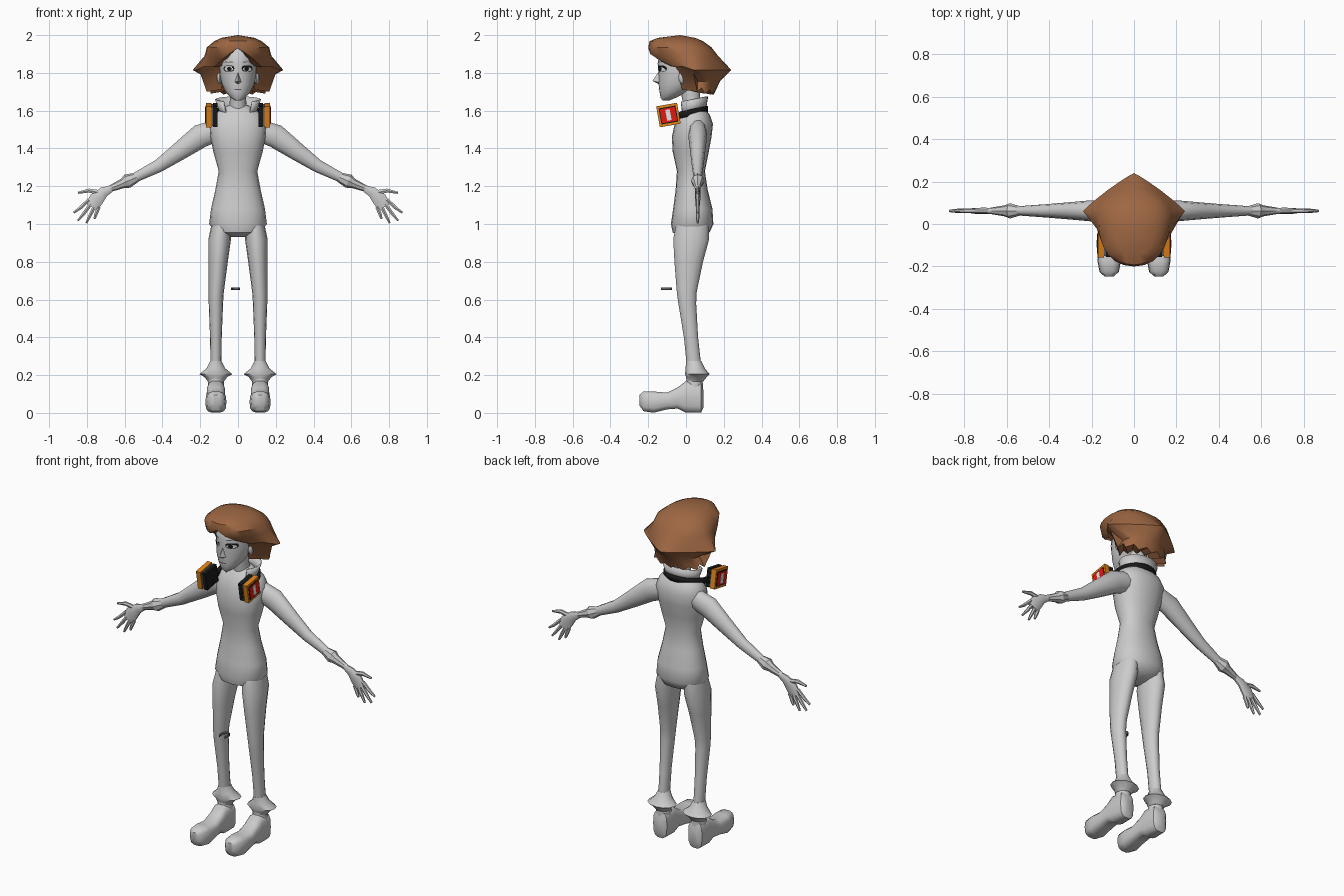
import bpy, bmesh, math
from mathutils import Vector, Matrix
from mathutils.bvhtree import BVHTree

cube = bpy.data.objects.get("Cube")
if cube:
    bpy.data.objects.remove(cube, do_unlink=True)


def material(name, *rgb):
    m = bpy.data.materials.new(name)
    m.use_nodes = True
    m.diffuse_color = (*rgb, 1)
    for node in m.node_tree.nodes:
        if node.type == "BSDF_PRINCIPLED":
            node.inputs["Base Color"].default_value = (*rgb, 1)
    return m


GREY = material("light grey", .6, .6, .6)
BROWN = material("hair brown", .34, .135, .055)
ORANGE = material("orange", .75, .23, .01)
BLACK = material("black", .01, .01, .01)
RED = material("red", .85, .01, .005)
WHITE = material("white", .85, .85, .85)
DARK = material("dark grey", .12, .12, .12)


def make(name, bm, mat, mirror=False, thick=0, angle=45):
    bmesh.ops.remove_doubles(bm, verts=bm.verts, dist=.0005)
    bmesh.ops.recalc_face_normals(bm, faces=bm.faces)
    me = bpy.data.meshes.new(name)
    bm.to_mesh(me)
    bm.free()
    me.materials.append(mat)
    me.shade_smooth()
    me.set_sharp_from_angle(angle=math.radians(angle))
    ob = bpy.data.objects.new(name, me)
    bpy.context.collection.objects.link(ob)
    if thick:
        mod = ob.modifiers.new("Thickness", "SOLIDIFY")
        mod.thickness = thick
        mod.offset = 0
    if mirror:
        mod = ob.modifiers.new("Mirror", "MIRROR")
        mod.use_mirror_merge = False
    return ob


def power(v, e):
    return math.copysign(abs(v) ** e, v)


def ring(c, u, v, n=16, e=1):
    c, u, v = Vector(c), Vector(u), Vector(v)
    steps = [math.tau * i / n for i in range(n)]
    return [c + u * power(math.cos(a), e) + v * power(math.sin(a), e) for a in steps]


def skin(rings, closed=True, caps=True, bm=None):
    bm = bm or bmesh.new()
    rows = [[bm.verts.new(p) for p in r] for r in rings]
    n = len(rows[0])
    for a, b in zip(rows, rows[1:]):
        for i in range(n if closed else n - 1):
            j = (i + 1) % n
            bm.faces.new((a[i], a[j], b[j], b[i]))
    if caps:
        bm.faces.new(rows[0])
        bm.faces.new(rows[-1])
    return bm


def upright(rows, n=16, e=1):
    """Rows of height, front y, back y, half width and optional centre x."""
    return skin([ring((r[4] if len(r) > 4 else 0, (r[1] + r[2]) / 2, r[0]),
                      (r[3], 0, 0), (0, (r[2] - r[1]) / 2, 0), n, e) for r in rows])


def limb(rows, y=.062, n=10, bm=None):
    """Rows of x, z, half depth and half width along a path at constant y."""
    rings = []
    for i, (x, z, depth, width) in enumerate(rows):
        a, b = rows[max(i - 1, 0)], rows[min(i + 1, len(rows) - 1)]
        d = Vector((b[0] - a[0], 0, b[1] - a[1])).normalized()
        rings.append(ring((x, y, z), (0, depth, 0), Vector((-d.z, 0, d.x)) * width, n))
    return skin(rings, bm=bm)


def arc_band(name, mat, centre, span, low, high, drop, thick):
    """Open strip wrapped around the back; low and high are x radius, y radius, height."""
    rings = []
    for rx, ry, z in (low, high):
        steps = [math.radians(span) * (i / 10 - 1) for i in range(21)]
        rings.append([(centre[0] + rx * math.sin(a), centre[1] + ry * math.cos(a),
                       z + drop * (math.cos(a) - 1)) for a in steps])
    return make(name, skin(rings, False, False), mat, thick=thick)


# Torso and neck
make("torso", upright([
    (.93, -.02, .07, .04), (.955, -.07, .125, .12), (1, -.08, .145, .153),
    (1.08, -.068, .14, .143), (1.18, -.055, .115, .12), (1.28, -.048, .1, .102),
    (1.38, -.07, .12, .13), (1.46, -.075, .135, .147), (1.53, -.06, .143, .152),
    (1.58, -.04, .125, .13), (1.61, -.015, .1, .085), (1.63, .0, .09, .05)], 20, .9), GREY)
make("neck", upright([(1.58, -.01, .09, .05), (1.66, -.02, .075, .043), (1.76, -.04, .07, .045)]), GREY)
arc_band("collar", GREY, (0, .035), 140, (.088, .065, 1.59), (.118, .078, 1.675), .015, .008)

# Legs, trouser cuffs and boots
X = .117
make("leg", upright([
    (1.02, -.05, .12, .05, .085), (.92, -.07, .125, .06, .097), (.8, -.063, .092, .051, .105),
    (.64, -.05, .058, .04, .115), (.58, -.042, .055, .038, X), (.4, -.012, .065, .031, X),
    (.28, .0, .078, .029, X), (.2, .01, .08, .03, X)], 14), GREY, True)
make("trouser_cuff", upright([
    (.275, .0, .08, .03, X), (.235, -.002, .1, .05, X), (.205, -.005, .125, .087, X),
    (.19, .0, .11, .06, X), (.165, .005, .09, .042, X)], 12), GREY, True, angle=35)
make("boot_shaft", upright([(.2, .002, .088, .04, X), (.08, .0, .09, .046, X)], 12), GREY, True)
boot = [(.093, .03, .12, .03), (.08, .0, .16, .046), (.0, .0, .17, .05), (-.045, .022, .135, .05),
        (-.1, .018, .108, .054), (-.17, .0, .114, .056), (-.225, .008, .115, .046),
        (-.247, .04, .095, .022)]
make("boot", skin([ring((X, y, (lo + hi) / 2), (w, 0, 0), (0, 0, (hi - lo) / 2), 14, .65)
                   for y, lo, hi, w in boot]), GREY, True)

# Arms, sleeve cuffs and hands
make("arm", limb([
    (.1, 1.5, .045, .06), (.2, 1.465, .05, .066), (.31, 1.385, .04, .051),
    (.42, 1.308, .031, .036), (.57, 1.233, .02, .025), (.69, 1.182, .014, .017)]), GREY, True)
make("sleeve_cuff", limb([
    (.53, 1.25, .02, .024), (.585, 1.227, .036, .038), (.61, 1.215, .026, .026),
    (.67, 1.19, .016, .018)], n=8), GREY, True, angle=30)
hand = limb([(.67, 1.188, .014, .018), (.71, 1.17, .015, .029),
             (.75, 1.13, .014, .041), (.775, 1.09, .01, .038)])
tips = [(.87, 1.06), (.848, 1.017), (.803, 1.005), (.76, 1.027)]
for i, (x, z) in enumerate(tips):
    kx, kz = .8 - .018 * i, 1.11 - .0125 * i
    limb([(kx - .01, kz + .018, .01, .011), ((kx + x) / 2, (kz + z) / 2, .01, .01),
          (x, z, .006, .006)], n=6, bm=hand)
limb([(.725, 1.165, .01, .015), (.79, 1.177, .011, .012), (.847, 1.165, .006, .006)], n=6, bm=hand)
make("hand", hand, GREY, True)

# Head, with a surface lookup for the painted face details
head = upright([
    (1.655, -.125, -.085, .018), (1.67, -.135, -.05, .04), (1.7, -.14, .01, .066),
    (1.74, -.145, .06, .086), (1.79, -.145, .1, .097), (1.85, -.15, .12, .1),
    (1.91, -.14, .11, .09), (1.95, -.09, .06, .05)], 24)
surface = BVHTree.FromBMesh(head)
make("head", head, GREY)

nose = bmesh.new()
bridge, side_a, side_b, tip, base = [nose.verts.new(p) for p in (
    (0, -.142, 1.81), (-.019, -.138, 1.75), (.019, -.138, 1.75), (0, -.178, 1.757), (0, -.138, 1.738))]
for f in ((bridge, side_a, tip), (bridge, tip, side_b), (side_a, base, tip), (base, side_b, tip)):
    nose.faces.new(f)
make("nose", nose, GREY)

ear = bmesh.new()
bmesh.ops.create_uvsphere(ear, u_segments=10, v_segments=6, radius=1, matrix=Matrix.Translation(
    (.098, -.015, 1.775)) @ Matrix.Diagonal((.014, .025, .034, 1)))
make("ear", ear, GREY, True)


def face_plate(name, mat, x, z, w, h, lift, e=1, mirror=True):
    pts = []
    for p in ring((x, 0, z), (w, 0, 0), (0, 0, h), 12, e):
        hit = surface.ray_cast(Vector((p.x, -1, p.z)), Vector((0, 1, 0)))[0]
        pts.append((p.x, (hit.y if hit else -.14) - lift, p.z))
    bm = bmesh.new()
    bm.faces.new([bm.verts.new(p) for p in pts])
    make(name, bm, mat, mirror)


face_plate("eye_outline", BLACK, .048, 1.823, .029, .017, .003, .7)
face_plate("eye_white", WHITE, .048, 1.82, .024, .01, .005)
face_plate("iris", BLACK, .046, 1.821, .012, .012, .007)
face_plate("eyebrow", DARK, .05, 1.857, .028, .003, .004)
face_plate("mouth", DARK, 0, 1.712, .022, .0025, .004, mirror=False)

# Hair: columns around the head, each stopping at its own hem
# Rows of height, front y, centre y, back y, half width and roundness
hair_rows = [
    (2, -.03, -.03, -.03, 0, 1), (1.985, -.15, -.03, .05, .09, .9), (1.968, -.193, -.02, .09, .125, .9),
    (1.935, -.2, .0, .135, .165, .9), (1.89, -.195, .03, .17, .177, 1), (1.815, -.14, .06, .24, .24, 1.8),
    (1.755, -.1, .06, .18, .13, 1), (1.68, -.1, .06, .145, .178, 1.2)]
hems = [1.93, 1.9, 1.87, 1.83, 1.835, 1.8, 1.7, 1.72, 1.69, 1.71, 1.685, 1.705, 1.685]


def hair_point(z, a):
    for hi, lo in zip(hair_rows, hair_rows[1:]):
        if z >= lo[0]:
            break
    t = (hi[0] - z) / (hi[0] - lo[0])
    z, front, mid, back, w, e = [p + (q - p) * t for p, q in zip(hi, lo)]
    c = power(math.cos(a), e)
    return (w * power(math.sin(a), e), mid - c * ((mid - front) if c > 0 else (back - mid)), z)


COLS = 24
angles = [math.tau * j / COLS for j in range(COLS)]
hem_at = [hems[min(j, COLS - j)] for j in range(COLS)]
rings = [[hair_point(max(r[0], h), a) for a, h in zip(angles, hem_at)] for r in hair_rows]
# Underside tucked into the head
rings.append([(.085 * math.sin(a), -.02 - .11 * math.cos(a), h + .012) for a, h in zip(angles, hem_at)])
make("hair", skin(rings, caps=False), BROWN, angle=40)

# Headphones resting around the neck
arc_band("headphone_band", BLACK, (0, -.005), 105, (.122, .115, 1.59), (.122, .115, 1.625), .025, .014)


def cup_box(name, mat, x0, x1, depth, height):
    bm = bmesh.new()
    place = Matrix.Translation(((x0 + x1) / 2, -.093, 1.577)) @ Matrix.Rotation(math.radians(10), 4, "X")
    bmesh.ops.create_cube(bm, size=1, matrix=place @ Matrix.Diagonal((x1 - x0, depth, height, 1)))
    make(name, bm, mat, True, angle=20)


cup_box("ear_pad", BLACK, .108, .132, .106, .108)
cup_box("cup_spacer", DARK, .132, .141, .1, .1)
cup_box("cup_shell", ORANGE, .141, .17, .112, .112)
cup_box("cup_frame", BLACK, .168, .172, .09, .086)
cup_box("cup_panel", RED, .17, .174, .08, .074)
cup_box("cup_stripe", WHITE, .172, .176, .024, .058)

# Small loose clip in front of the knees
arc_band("loose_clip", DARK, (-.013, -.11), 130, (.022, .034, .651), (.022, .034, .664), 0, .005)
